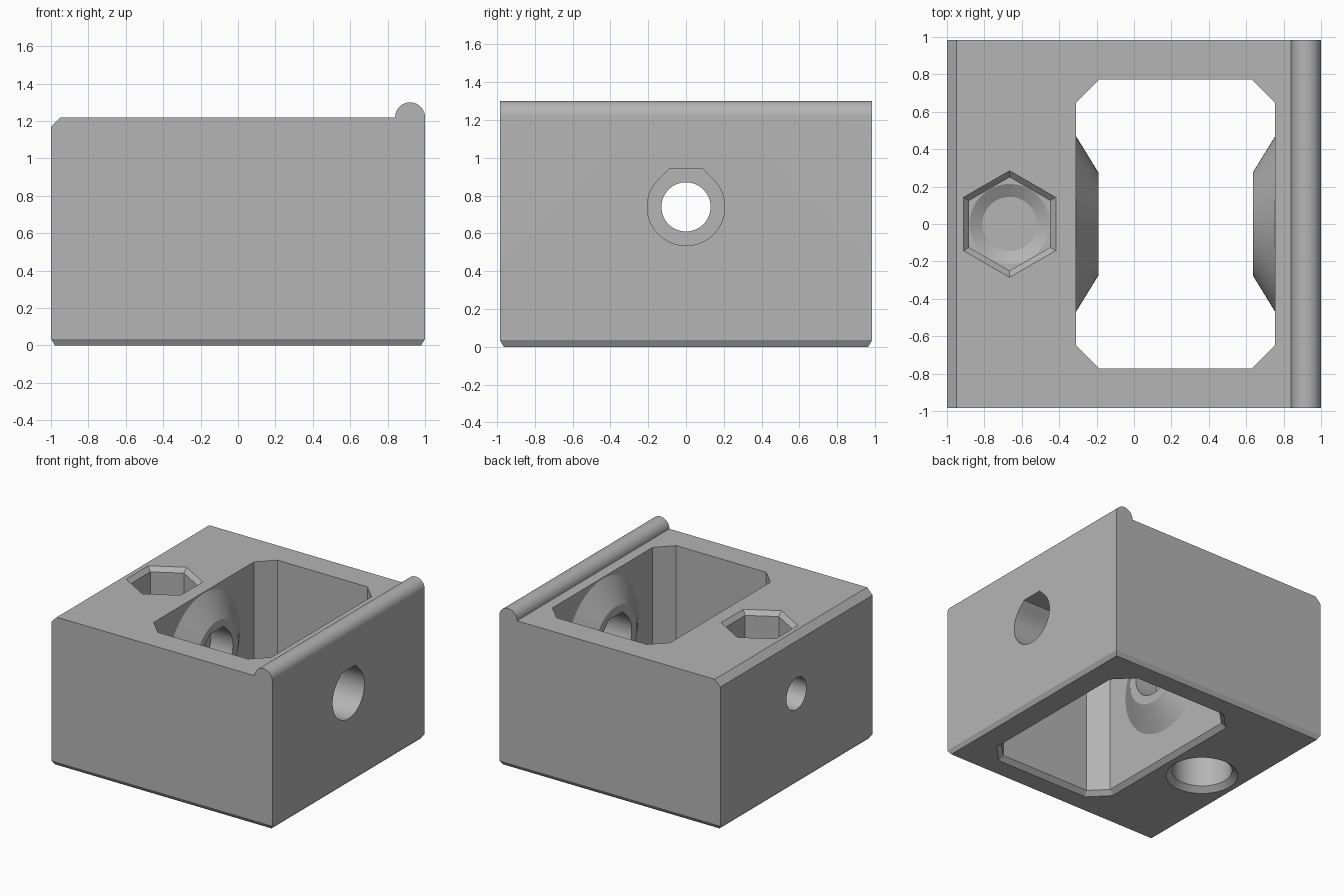
import bpy, bmesh
from math import cos, sin, pi, radians

cube = bpy.data.objects.get("Cube")
if cube:
    bpy.data.objects.remove(cube, do_unlink=True)

grey = bpy.data.materials.new("plain grey")
grey.use_nodes = True
grey.diffuse_color = (0.46, 0.46, 0.46, 1)
grey.node_tree.nodes["Principled BSDF"].inputs["Base Color"].default_value = (0.46, 0.46, 0.46, 1)

TOP, DEPTH, AXLE_Z = 1.22, 0.985, 0.74


def loft(name, rings):
    """Closed solid through matching rings of points."""
    bm = bmesh.new()
    loops = [[bm.verts.new(p) for p in ring] for ring in rings]
    for a, b in zip(loops, loops[1:]):
        for i in range(len(a)):
            j = (i + 1) % len(a)
            bm.faces.new((a[i], a[j], b[j], b[i]))
    bm.faces.new(loops[0])
    bm.faces.new(loops[-1])
    bmesh.ops.recalc_face_normals(bm, faces=bm.faces)
    mesh = bpy.data.meshes.new(name)
    bm.to_mesh(mesh)
    bm.free()
    mesh.materials.append(grey)
    obj = bpy.data.objects.new(name, mesh)
    bpy.context.collection.objects.link(obj)
    return obj


def circle(r, n=64, start=0.0):
    return [(r * cos(start + 2 * pi * i / n), r * sin(start + 2 * pi * i / n)) for i in range(n)]


def along_x(points, x):
    return [(x, u, AXLE_Z + v) for u, v in points]


def along_z(points, z, cx=0.0):
    return [(cx + u, v, z) for u, v in points]


def combine(target, tool, operation):
    """Apply a boolean and discard the tool."""
    mod = target.modifiers.new("boolean", "BOOLEAN")
    mod.operation, mod.object, mod.solver = operation, tool, "EXACT"
    graph = bpy.context.evaluated_depsgraph_get()
    mesh = bpy.data.meshes.new_from_object(target.evaluated_get(graph))
    target.modifiers.clear()
    target.data = mesh
    bpy.data.objects.remove(tool, do_unlink=True)


# Block outline with a rounded bead on the left edge and a chamfer on the right
bead = [(0.92 + 0.08 * cos(pi * i / 24), TOP + 0.08 * sin(pi * i / 24)) for i in range(25)]
outline = [(-1, 0.035), (1, 0.035)] + bead + [(-0.95, TOP), (-1, 1.17)]
block = loft("block", [[(x, y, z) for x, z in outline] for y in (-DEPTH, DEPTH)])

# Chamfer around the underside
bm = bmesh.new()
bm.from_mesh(block.data)
under = [f for f in bm.faces if f.normal.z < -0.99]
bmesh.ops.inset_individual(bm, faces=under, thickness=0.03, depth=0.035)
bm.to_mesh(block.data)
bm.free()


# Through pocket with clipped corners, flared at the bottom
def octagon(grow):
    hx, hy, c = 0.5325 + grow, 0.7725 + grow, 0.125 + grow * 0.6
    return [(hx, c - hy), (hx, hy - c), (hx - c, hy), (c - hx, hy),
            (-hx, hy - c), (-hx, c - hy), (c - hx, -hy), (hx - c, -hy)]


POCKET_X = 0.2225
pocket = loft("pocket_cutter", [along_z(octagon(g), z, POCKET_X)
                                for g, z in ((0.045, -0.01), (0, 0.035), (0, 1.4))])
combine(block, pocket, "DIFFERENCE")

# Conical bosses on the two pocket walls
for side in (-1, 1):
    wall = POCKET_X + side * 0.5325
    boss = loft("boss", [along_x(circle(0.4765, 96), wall + side * 0.004),
                         along_x(circle(0.275, 96), wall - side * 0.12)])
    combine(block, boss, "UNION")

# Axle bore: flat-topped teardrop from the left, small round hole on the right
arc = [radians(135 + 270 * i / 48) for i in range(49)]
teardrop = [(0.205 * cos(a), 0.205 * sin(a)) for a in arc] + [(0.09, 0.2), (-0.09, 0.2)]
combine(block, loft("axle_cutter", [along_x(teardrop, x) for x in (-0.39, 1.2)]), "DIFFERENCE")
combine(block, loft("pin_cutter", [along_x(circle(0.13), x) for x in (-1.2, 0)]), "DIFFERENCE")

# Hexagonal socket on top with flared rim and conical floor
SOCKET_X = -0.665
hexes = [along_z(circle(r, 6, pi / 6), z, SOCKET_X)
         for r, z in ((0.25, 0.94), (0.25, TOP - 0.035), (0.295, TOP + 0.01))]
combine(block, loft("hex_cutter", hexes), "DIFFERENCE")
floor = [along_z(circle(r), z, SOCKET_X) for r, z in ((0.145, 0.9), (0.214, 0.94), (0.214, 1.0))]
combine(block, loft("floor_cutter", floor), "DIFFERENCE")

# Round socket underneath with flared rim
round_rings = [along_z(circle(r), z, SOCKET_X)
               for r, z in ((0.28, -0.01), (0.225, 0.04), (0.225, 0.4))]
combine(block, loft("round_cutter", round_rings), "DIFFERENCE")

# Smooth curves, crisp edges
bpy.ops.object.select_all(action="DESELECT")
block.select_set(True)
bpy.context.view_layer.objects.active = block
bpy.ops.object.shade_smooth_by_angle(angle=radians(25))
